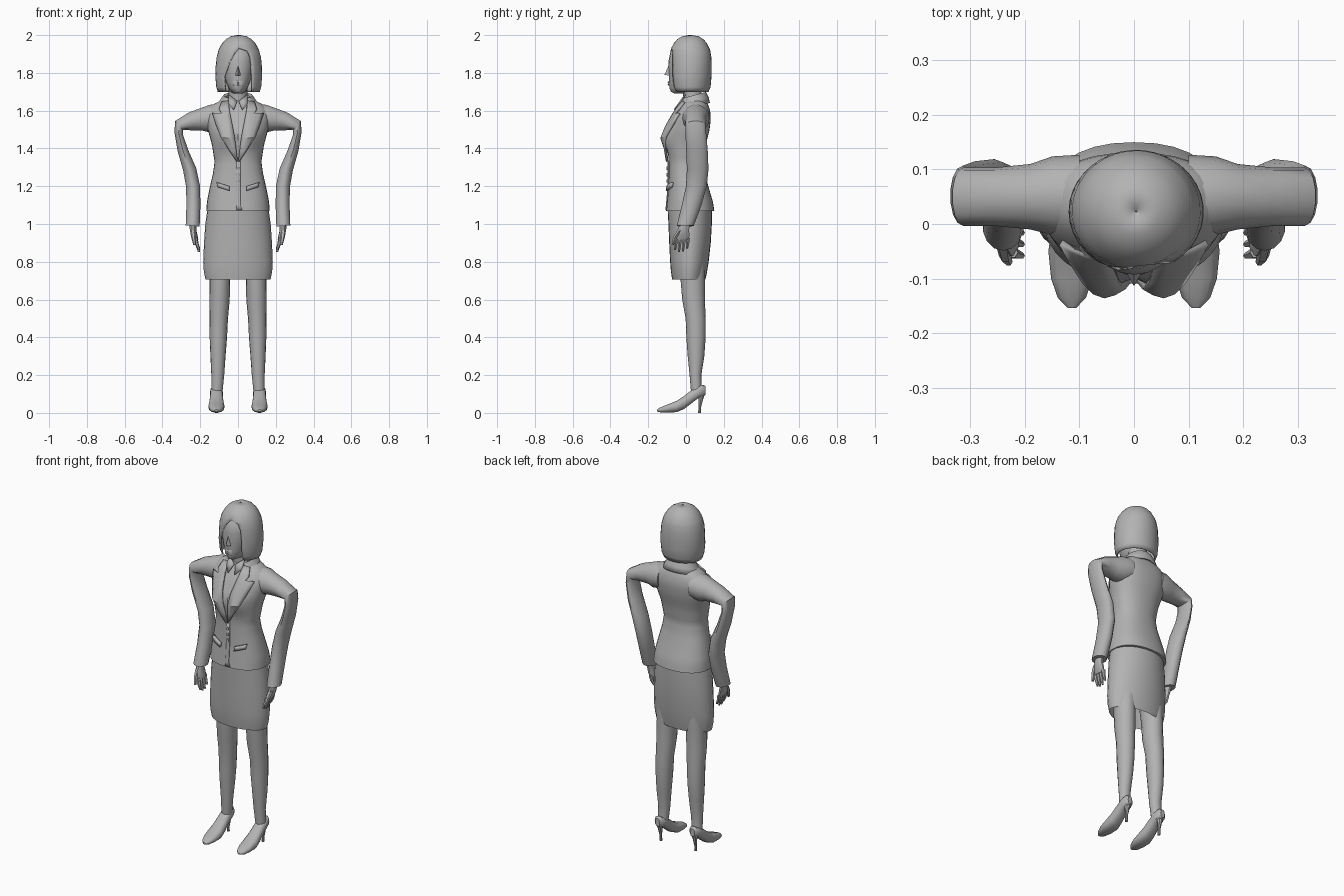
import bpy, bmesh, math
from mathutils import Vector

GREY = bpy.data.materials.new("plain grey")
GREY.diffuse_color = (0.45, 0.45, 0.45, 1)


def finish(name, bm, thick=0, angle=40):
    bmesh.ops.remove_doubles(bm, verts=bm.verts, dist=1e-5)
    bmesh.ops.recalc_face_normals(bm, faces=bm.faces)
    me = bpy.data.meshes.new(name)
    bm.to_mesh(me)
    bm.free()
    me.materials.append(GREY)
    ob = bpy.data.objects.new(name, me)
    bpy.context.collection.objects.link(ob)
    bpy.ops.object.select_all(action='DESELECT')
    ob.select_set(True)
    bpy.context.view_layer.objects.active = ob
    bpy.ops.object.shade_smooth_by_angle(angle=math.radians(angle))
    if thick:
        mod = ob.modifiers.new("thickness", 'SOLIDIFY')
        mod.thickness, mod.offset = thick, 0
    return ob


def loft(name, rings, closed=True, caps=True, thick=0, angle=40):
    """Skin a list of equal-length point rows."""
    bm = bmesh.new()
    rows = [[bm.verts.new(p) for p in r] for r in rings]
    n = len(rows[0])
    for a, b in zip(rows, rows[1:]):
        for i in range(n if closed else n - 1):
            j = (i + 1) % n
            bm.faces.new((a[i], a[j], b[j], b[i]))
    if closed and caps:
        bm.faces.new(rows[0])
        bm.faces.new(rows[-1])
    return finish(name, bm, thick, angle)


def oval(cx, cy, z, rx, ry, n=16):
    return [(cx + rx * math.cos(2 * math.pi * i / n),
             cy + ry * math.sin(2 * math.pi * i / n), z) for i in range(n)]


def tube(name, pts, n=6):
    """Tapered finger-like tube through (x, y, z, radius)."""
    return loft(name, [oval(x, y, z, r, r, n) for x, y, z, r in pts])


# jacket body: z, half width, front y, back y
BODY = [(1.07, .168, -.105, .15), (1.12, .164, -.1, .142), (1.2, .148, -.093, .118),
        (1.27, .132, -.092, .1), (1.33, .124, -.092, .092), (1.42, .138, -.095, .105),
        (1.5, .16, -.088, .125), (1.56, .17, -.072, .132), (1.6, .162, -.05, .128),
        (1.63, .135, -.03, .118), (1.655, .09, -.012, .105), (1.67, .06, .0, .09)]
P = 2.3


def section(z):
    z = min(max(z, BODY[0][0]), BODY[-1][0])
    for a, b in zip(BODY, BODY[1:]):
        if z <= b[0]:
            t = (z - a[0]) / (b[0] - a[0])
            return [u + (v - u) * t for u, v in zip(a[1:], b[1:])]


def front(x, z):
    """Front surface y of the jacket."""
    rx, f, b = section(z)
    k = (1 - min(1, abs(x) / rx) ** P) ** (1 / P)
    bust = .038 * math.exp(-((abs(x) - .062) / .045) ** 2 - ((z - 1.46) / .065) ** 2)
    return (f + b) / 2 - ((b - f) / 2 + bust) * k


def body_ring(z, n=32):
    rx, f, b = section(z)
    out = []
    for i in range(n):
        t = 2 * math.pi * i / n
        c, s = math.cos(t), math.sin(t)
        x = rx * math.copysign(abs(c) ** (2 / P), c)
        y = (f + b) / 2 + (b - f) / 2 * abs(s) ** (2 / P) if s >= 0 else front(x, z)
        out.append((x, y, z))
    return out


levels = [1.07 + .02 * i for i in range(28)] + [1.63, 1.643, 1.655, 1.67]
loft("jacket_body", [body_ring(z) for z in levels])


def plate(name, rows, off, thick, s=1, cols=4):
    """Strip lying on the jacket front between pairs of (x, z) edge points."""
    grid = []
    for (xa, za), (xb, zb) in rows:
        line = []
        for i in range(cols + 1):
            t = i / cols
            x, z = xa + (xb - xa) * t, za + (zb - za) * t
            line.append((s * x, front(x, z) - off, z))
        grid.append(line)
    return loft(name, grid, closed=False, thick=thick, angle=30)


# skirt, open at the hem
SKIRT = [(1.09, .16, .02, .118), (1.0, .173, .022, .115), (.9, .18, .021, .11),
         (.8, .184, .018, .102), (.75, .181, .016, .096), (.705, .172, .015, .088)]
loft("skirt", [oval(0, cy, z, rx, ry, 28) for z, rx, cy, ry in SKIRT], caps=False)

# neck
loft("neck", [oval(0, .042 - .1 * (z - 1.6), z, r, r) for z, r in
              ((1.58, .06), (1.64, .052), (1.69, .05), (1.76, .052))])

# head: z, half width, front y
FACE = [(1.69, .022, -.06), (1.7, .038, -.08), (1.72, .05, -.088), (1.75, .064, -.09),
        (1.8, .076, -.091), (1.86, .082, -.093), (1.91, .076, -.083), (1.94, .06, -.06)]
loft("face", [oval(0, (f + .07) / 2, z, w, (.07 - f) / 2, 20) for z, w, f in FACE])
bm = bmesh.new()
nose = [bm.verts.new(p) for p in ((0, -.09, 1.845), (-.016, -.086, 1.785),
                                  (.016, -.086, 1.785), (0, -.114, 1.79))]
for f in ((0, 1, 3), (0, 3, 2), (1, 2, 3), (0, 2, 1)):
    bm.faces.new([nose[i] for i in f])
finish("nose", bm)
loft("lips", [[(x, -.089 - d * (1 - abs(x) / .024), z) for x in (-.024, -.01, 0, .01, .024)]
              for z, d in ((1.758, 0), (1.75, .009), (1.744, .004), (1.738, .009), (1.73, 0))],
     closed=False)

# hair shell with a side-parted opening: z, rx, ry, opening left x, opening right x
HAIR = [(1.7, .107, .092, .068, .066), (1.725, .115, .103, .071, .066),
        (1.78, .12, .108, .074, .066), (1.83, .119, .109, .055, .065),
        (1.88, .114, .108, .032, .06), (1.915, .105, .102, .01, .045),
        (1.93, .099, .097, 0, 0), (1.955, .084, .084, 0, 0), (1.975, .066, .067, 0, 0),
        (1.99, .04, .042, 0, 0), (1.997, .001, .001, 0, 0)]
rows = []
for z, rx, ry, xl, xr in HAIR:
    a, b = math.asin(xr / rx), 2 * math.pi - math.asin(xl / rx)
    rows.append([(.004 + rx * math.sin(a + (b - a) * i / 28),
                  .023 - ry * math.cos(a + (b - a) * i / 28), z) for i in range(29)])
loft("hair", rows, closed=False, thick=.008, angle=50)

# jacket collar wrapping the back of the neck and dropping to the front
rows = []
for rx, ry, z in ((.06, .052, 1.66), (.064, .056, 1.69), (.076, .066, 1.695),
                  (.092, .078, 1.67), (.108, .085, 1.64)):
    rows.append([])
    for i in range(21):
        t = math.radians(-140 + 14 * i)
        rows[-1].append((rx * math.sin(t), .038 + ry * math.cos(t),
                         z - .018 * (1 - math.cos(t))))
loft("jacket_collar", rows, closed=False, thick=.008)

# lapel edges: inner (x, z), outer (x, z)
LAPEL = [((.05, 1.65), (.085, 1.645)), ((.046, 1.61), (.1, 1.605)),
         ((.042, 1.585), (.085, 1.585)), ((.04, 1.575), (.134, 1.585)),
         ((.028, 1.51), (.116, 1.53)), ((.018, 1.45), (.09, 1.46)),
         ((.01, 1.39), (.05, 1.4)), ((.002, 1.335), (.008, 1.33))]
ARM = [(.1, .052, 1.565, .075, .07, 0), (.15, .052, 1.558, .072, .075, 0),
       (.19, .05, 1.554, .06, .062, 5), (.25, .05, 1.543, .054, .05, 12),
       (.312, .05, 1.522, .054, .032, 42), (.314, .052, 1.48, .055, .024, 75),
       (.292, .058, 1.39, .057, .029, 95), (.256, .062, 1.29, .057, .036, 100),
       (.238, .055, 1.2, .055, .038, 92), (.236, .03, 1.1, .052, .038, 85),
       (.24, -.004, .99, .045, .038, 85)]
LEG = [(.9, .09, .03, .07, .075), (.72, .096, .035, .055, .065), (.6, .098, .04, .054, .06),
       (.5, .102, .051, .049, .053), (.4, .104, .053, .046, .051), (.3, .106, .053, .04, .044),
       (.2, .107, .05, .034, .031), (.14, .11, .053, .031, .029), (.09, .112, .058, .028, .03)]
# shoe: y, bottom z, top z, half width
SHOE = [(-.154, .008, .018, .008), (-.135, .002, .03, .026), (-.1, .002, .044, .038),
        (-.05, .003, .064, .043), (-.01, .02, .09, .038), (.03, .05, .122, .034),
        (.065, .078, .142, .034), (.09, .088, .15, .028), (.104, .095, .142, .014)]

for s, side in ((-1, "right"), (1, "left")):
    plate(side + "_lapel", LAPEL, .008, .012, s)
    # slanted pocket flap
    plate(side + "_pocket", [((.045, 1.2), (.11, 1.22)), ((.045, 1.175), (.105, 1.195))],
          .007, .014, s)
    # shirt collar point
    loft(side + "_shirt_collar", [[(s * .05, -.005, 1.685), (s * .004, -.03, 1.65)],
                                  [(s * .05, -.035, 1.635), (s * .022, -.062, 1.605)]],
         closed=False, thick=.006)

    # sleeve bending at the elbow
    rings = []
    for x, y, z, ry, rv, ang in ARM:
        a = math.radians(ang)
        rings.append([(s * (x + rv * math.sin(a) * math.sin(t)), y + ry * math.cos(t),
                       z + rv * math.cos(a) * math.sin(t))
                      for t in (2 * math.pi * i / 14 for i in range(14))])
    loft(side + "_sleeve", rings)

    # hand with fingers and thumb
    loft(side + "_palm", [oval(s * x, y, z, rx, ry, 10) for x, y, z, rx, ry in
                          ((.238, -.005, 1.0, .02, .027), (.238, -.014, .97, .017, .032),
                           (.23, -.02, .94, .016, .04), (.222, -.022, .915, .012, .038))])
    for k in range(4):
        y = -.052 + .021 * k
        drop = (.0, .01, .008, -.008)[k]
        tube(f"{side}_finger_{k + 1}", [(s * .224, y, .925, .011), (s * .218, y - .003, .895, .01),
                                        (s * .206, y - .006, .862 - drop, .006)])
    tube(side + "_thumb", [(s * .24, -.035, .965, .014), (s * .236, -.058, .93, .012),
                           (s * .23, -.07, .89, .007)])

    # leg, shoe and stiletto heel
    loft(side + "_leg", [oval(s * cx, cy, z, rx, ry) for z, cx, cy, rx, ry in LEG])
    rings = []
    for y, lo, hi, w in SHOE:
        ring = []
        for i in range(14):
            t = 2 * math.pi * i / 14
            c, v = math.cos(t), math.sin(t)
            ring.append((s * (.114 + w * math.copysign(abs(c) ** .8, c)), y,
                         (lo + hi) / 2 + (hi - lo) / 2 * math.copysign(abs(v) ** .8, v)))
        rings.append(ring)
    loft(side + "_shoe", rings)
    tube(side + "_heel", [(s * .114, .08, .105, .022), (s * .114, .078, .07, .012),
                          (s * .114, .073, .03, .007), (s * .114, .072, 0, .008)], 8)

# front overlap of the jacket and its buttons
plate("jacket_overlap", [((-.008, z), (.012 + .01 * (z < 1.1), z)) for z in
                         (1.335, 1.25, 1.17, 1.1, 1.075)], .002, .005)
for k in range(3):
    z = 1.295 - .034 * k
    y = front(0, z)
    loft(f"button_{k + 1}", [[(.002 + .009 * math.cos(t), y - d, z + .009 * math.sin(t))
                              for t in (math.pi * i / 5 for i in range(10))]
                             for d in (0, .011)])
